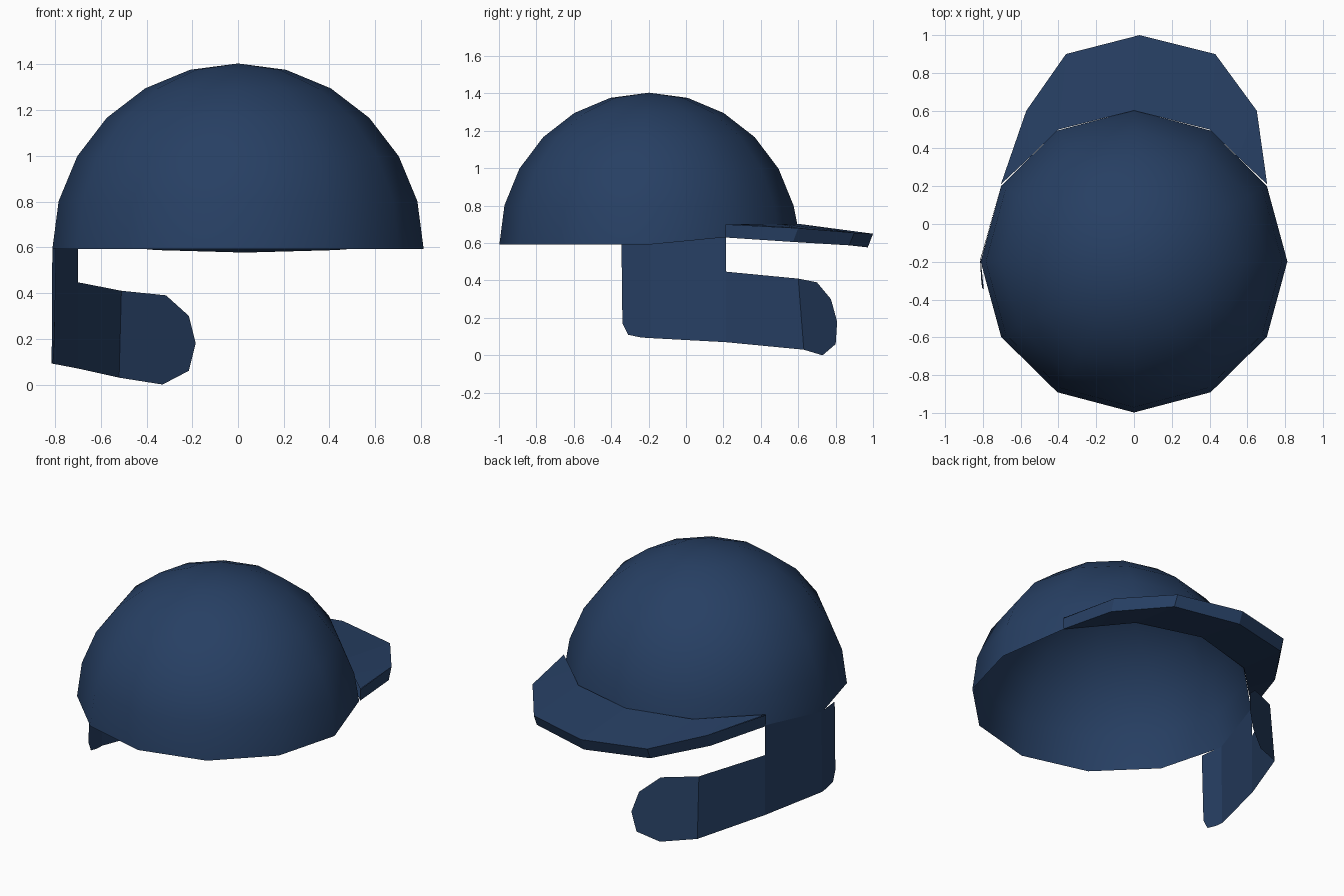
import bpy, bmesh
from mathutils import Vector

if "Cube" in bpy.data.objects:
    bpy.data.objects.remove(bpy.data.objects["Cube"])

navy = bpy.data.materials.new("navy")
navy.diffuse_color = (0.02, 0.05, 0.125, 1)
navy.use_nodes = True
navy.node_tree.nodes["Principled BSDF"].inputs["Base Color"].default_value = navy.diffuse_color


def finish(bm, name, smooth=False):
    me = bpy.data.meshes.new(name)
    bmesh.ops.remove_doubles(bm, verts=bm.verts, dist=0.0005)
    bmesh.ops.recalc_face_normals(bm, faces=bm.faces)
    for f in bm.faces:
        f.smooth = smooth
    bm.to_mesh(me)
    bm.free()
    me.materials.append(navy)
    ob = bpy.data.objects.new(name, me)
    bpy.context.collection.objects.link(ob)
    return ob


def poly(bm, pts):
    bm.faces.new([bm.verts.new(p) for p in pts])


# Dome: open half of a 12-sided sphere, rim raised where the brim joins
R, CY, CZ = 0.812, -0.198, 0.592
bm = bmesh.new()
bmesh.ops.create_uvsphere(bm, u_segments=12, v_segments=12, radius=R)
bmesh.ops.delete(bm, geom=[v for v in bm.verts if v.co.z < -0.01], context='VERTS')
for v in bm.verts:
    rim = v.co.z < 0.01
    v.co = Vector((v.co.x, v.co.y * 0.985 + CY, v.co.z + CZ))
    if rim and v.co.y > 0:
        v.co.z = 0.63 + (v.co.y - 0.2) * 0.09
finish(bm, "dome", True)

# Brim: top, underside and outer edge, between the dome rim and a rounded outline
outer = [(-0.705, 0.21, 0.70), (-0.57, 0.60, 0.685), (-0.36, 0.90, 0.657),
         (0.03, 1.0, 0.65), (0.43, 0.90, 0.655), (0.65, 0.60, 0.68), (0.705, 0.21, 0.70)]
inner = [(-0.705, 0.21), (-0.55, 0.355), (-0.40, 0.50), (0, 0.60),
         (0.40, 0.50), (0.55, 0.355), (0.705, 0.21)]
low_z = [0.63, 0.608, 0.588, 0.577, 0.588, 0.606, 0.63]
top_in = [(x, y, 0.703) for x, y in inner]
low_in = [(x, y, 0.63 + (y - 0.2) * 0.09) for x, y in inner]
low_out = [(x, y - 0.028 * min(1, (y - 0.21) * 3), z)
           for (x, y, _), z in zip(outer, low_z)]
bm = bmesh.new()
for a, b in ((top_in, outer), (outer, low_out), (low_out, low_in)):
    for i in range(6):
        pts = []
        for p in (a[i], a[i + 1], b[i + 1], b[i]):
            if all((Vector(p) - Vector(q)).length > 0.006 for q in pts):
                pts.append(p)
        if len(pts) > 2:
            poly(bm, pts)
finish(bm, "brim")

# Cheek panel: thin sheet hanging from the left rim
side_top, side_low = (-0.812, -0.19, 0.597), (-0.815, -0.19, 0.092)
bend_top, bend_mid, bend_low = (-0.70, 0.215, 0.635), (-0.70, 0.215, 0.447), (-0.70, 0.215, 0.07)
bm = bmesh.new()
poly(bm, [bend_top, bend_mid, bend_low, side_low, side_top])
poly(bm, [side_top, side_low, (-0.812, -0.24, 0.095), (-0.808, -0.31, 0.11),
          (-0.803, -0.34, 0.17), (-0.795, -0.345, 0.597)])
finish(bm, "cheek_panel")

# Chin strap: bends forward from the cheek panel to a rounded tip
knee_top, knee_low = (-0.51, 0.60, 0.41), (-0.52, 0.63, 0.03)
bm = bmesh.new()
poly(bm, [bend_mid, knee_top, knee_low, bend_low])
poly(bm, [knee_top, (-0.315, 0.70, 0.39), (-0.215, 0.775, 0.30), (-0.185, 0.808, 0.18),
          (-0.215, 0.80, 0.06), (-0.33, 0.73, 0.0), knee_low])
finish(bm, "chin_strap")
